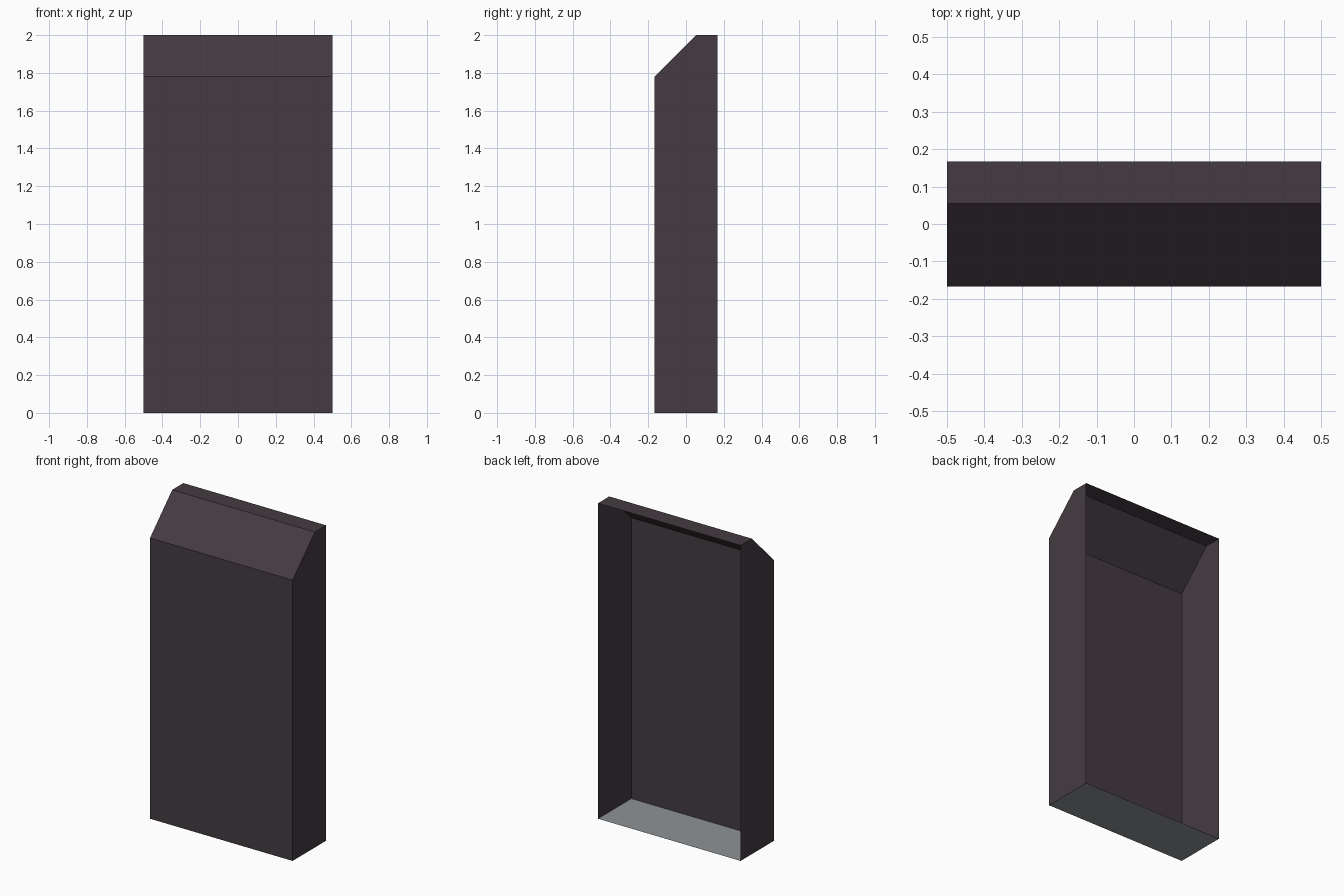
import bpy, bmesh

if "Cube" in bpy.data.objects:
    bpy.data.objects.remove(bpy.data.objects["Cube"])

W = 0.5       # half width
D = 0.167     # half depth


def material(name, colour):
    m = bpy.data.materials.new(name)
    m.diffuse_color = (*colour, 1.0)
    m.use_nodes = True
    m.node_tree.nodes["Principled BSDF"].inputs["Base Color"].default_value = m.diffuse_color
    return m


def make_object(name, bm, mat):
    mesh = bpy.data.meshes.new(name)
    bm.to_mesh(mesh)
    bm.free()
    mesh.materials.append(mat)
    ob = bpy.data.objects.new(name, mesh)
    bpy.context.collection.objects.link(ob)
    return ob


dark = material("dark plum grey", (0.058, 0.044, 0.054))
grey = material("light grey", (0.27, 0.29, 0.305))

# Thin casing with a sloped top edge; the back is open
profile = [(-D, 0.0), (-D, 1.78), (0.055, 2.0), (D, 2.0), (D, 0.0)]
bm = bmesh.new()
left = [bm.verts.new((-W, y, z)) for y, z in profile]
right = [bm.verts.new((W, y, z)) for y, z in profile]
for i in range(3):  # front, slope and top panels
    bm.faces.new((left[i], right[i], right[i + 1], left[i + 1]))
bm.faces.new(left)             # left side
bm.faces.new(right[::-1])      # right side
bmesh.ops.recalc_face_normals(bm, faces=bm.faces)
make_object("casing", bm, dark)

# Floor sheet closing the bottom
bm = bmesh.new()
bm.faces.new([bm.verts.new((x, y, 0.0))
              for x, y in ((-W, -D), (W, -D), (W, D), (-W, D))])
make_object("floor_panel", bm, grey)
